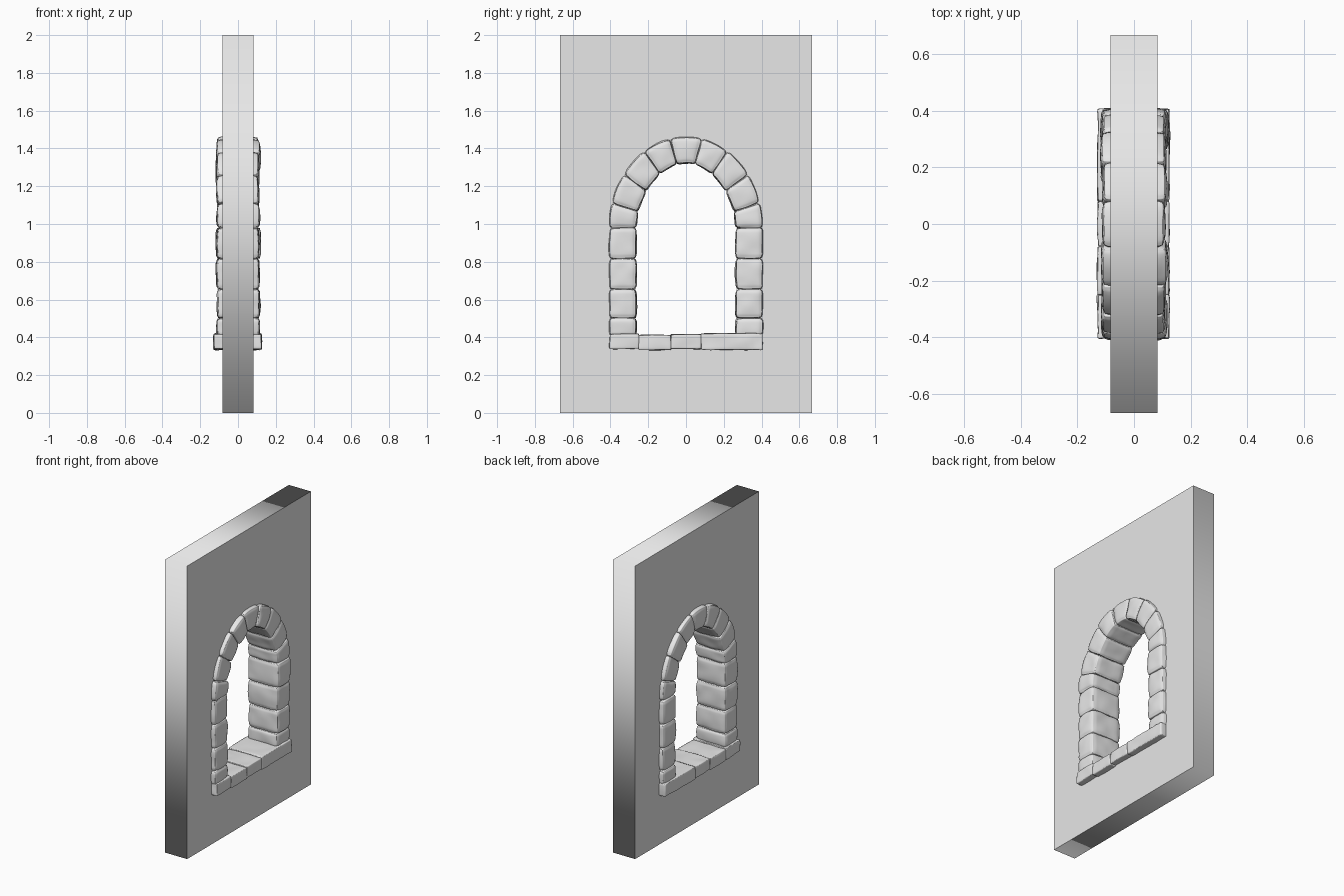
import bpy, bmesh, math, random
from mathutils import Vector, noise

random.seed(4)
cube = bpy.data.objects.get("Cube")
if cube:
    bpy.data.objects.remove(cube, do_unlink=True)

grey = bpy.data.materials.new("stone grey")
grey.use_nodes = True
colour = (0.8, 0.8, 0.8, 1)
grey.diffuse_color = colour
grey.node_tree.nodes["Principled BSDF"].inputs["Base Color"].default_value = colour

SPRING = 0.98          # height where the arch begins
SILL_TOP = 0.415


def arch_point(s, t):
    """Point (y, z) on the surround: s < 0 runs down the jamb, s > 0 is an
    angle in degrees round the arch; t goes from inner (0) to outer (1) edge."""
    width = 0.265 + 0.14 * t
    if s <= 0:
        return width, SPRING + s
    rise = 0.345 + 0.135 * t
    power = 1.08 - 0.08 * t          # inner curve is a little more pointed
    c, n = math.cos(math.radians(s)), math.sin(math.radians(s))
    return width * math.copysign(abs(c) ** power, c), SPRING + rise * n ** power


def stone(name, place, half, radius, bulge, lump):
    """Rounded, slightly lumpy block. place maps (-1..1)^3 to the model."""
    bm = bmesh.new()
    bmesh.ops.create_cube(bm, size=2)
    bmesh.ops.subdivide_edges(bm, edges=bm.edges[:], cuts=11, use_grid_fill=True)
    shift = Vector([random.uniform(0, 50) for _ in range(3)])
    for v in bm.verts:
        # crowd the grid towards the edges, then round them off
        g = [math.copysign(1 - (1 - min(abs(c), 1)) ** 1.6, c) for c in v.co]
        p = Vector([c * h for c, h in zip(g, half)])
        core = Vector([max(radius - h, min(h - radius, c)) for c, h in zip(p, half)])
        out = (p - core).normalized()
        p = core + out * radius
        # pillow the faces and roughen them
        p += out * (bulge * math.prod(1 - 0.8 * c * c if abs(c) < 0.99 else 1 for c in g)
                    + lump * noise.noise(p * 14 + shift))
        v.co = place(*[c / h for c, h in zip(p, half)])
    bmesh.ops.recalc_face_normals(bm, faces=bm.faces[:])
    mesh = bpy.data.meshes.new(name)
    bm.to_mesh(mesh)
    bm.free()
    mesh.materials.append(grey)
    mesh.shade_smooth()
    obj = bpy.data.objects.new(name, mesh)
    bpy.context.collection.objects.link(obj)


def surround_stone(name, lo, hi, side):
    """Block of the jamb or arch between two positions along the surround."""
    a, b = Vector(arch_point(lo, 0.5)), Vector(arch_point(hi, 0.5))
    depth = 0.111 + random.uniform(-0.004, 0.005)
    offset = random.uniform(-0.003, 0.003)

    def place(x, along, across):
        y, z = arch_point(lo + (hi - lo) * (along + 1) / 2, (across + 1) / 2)
        return x * depth + offset, side * y, z

    stone(name, place, (depth, (b - a).length / 2, 0.069), 0.019, 0.005, 0.005)


# Jambs and arch, one stone at a time
jamb = [SILL_TOP - SPRING - 0.01, -0.478, -0.325, -0.163, 0]
arch = [0, 16, 36, 57, 78]
for side, label in ((1, "back"), (-1, "front")):
    for kind, marks in (("jamb", jamb), ("arch", arch)):
        for i, (lo, hi) in enumerate(zip(marks, marks[1:])):
            surround_stone(f"{label}_{kind}_stone_{i + 1}", lo, hi, side)
surround_stone("keystone", arch[-1], 180 - arch[-1], 1)


# Sill slabs
def sill_slab(name, y0, y1, top):
    bottom = 0.335 + random.uniform(-0.002, 0.004)
    half = (0.126, (y1 - y0) / 2, (top - bottom) / 2)
    centre = Vector((-0.002, (y0 + y1) / 2, (top + bottom) / 2))

    def place(x, y, z):
        return centre + Vector((x * half[0], y * half[1], z * half[2]))

    stone(name, place, half, 0.007, 0.002, 0.005)


joints = [-0.405, -0.25, -0.08, 0.08, 0.405]
tops = [0.418, 0.412, 0.415, 0.42]
for i, top in enumerate(tops):
    sill_slab(f"sill_slab_{i + 1}", joints[i], joints[i + 1], top)

# Wall: filled outline with the window opening hidden behind the stones
right_half = [arch_point(s, 0.6) for s in [-0.6] + list(range(0, 91, 6))]
opening = right_half + [(-y, z) for y, z in reversed(right_half[:-1])]
outline = [(-0.667, 0), (0.667, 0), (0.667, 2), (-0.667, 2)]
curve = bpy.data.curves.new("wall", "CURVE")
curve.dimensions = "2D"
curve.fill_mode = "BOTH"
curve.extrude = 0.083
for points in (outline, opening):
    spline = curve.splines.new("POLY")
    spline.points.add(len(points) - 1)
    for point, (y, z) in zip(spline.points, points):
        point.co = (y, z, 0, 1)
    spline.use_cyclic_u = True
curve.materials.append(grey)
wall = bpy.data.objects.new("wall", curve)
wall.rotation_euler = (math.pi / 2, 0, math.pi / 2)
bpy.context.collection.objects.link(wall)
bpy.ops.object.select_all(action="DESELECT")
wall.select_set(True)
bpy.context.view_layer.objects.active = wall
bpy.ops.object.convert(target="MESH")
wall.data.shade_flat()
